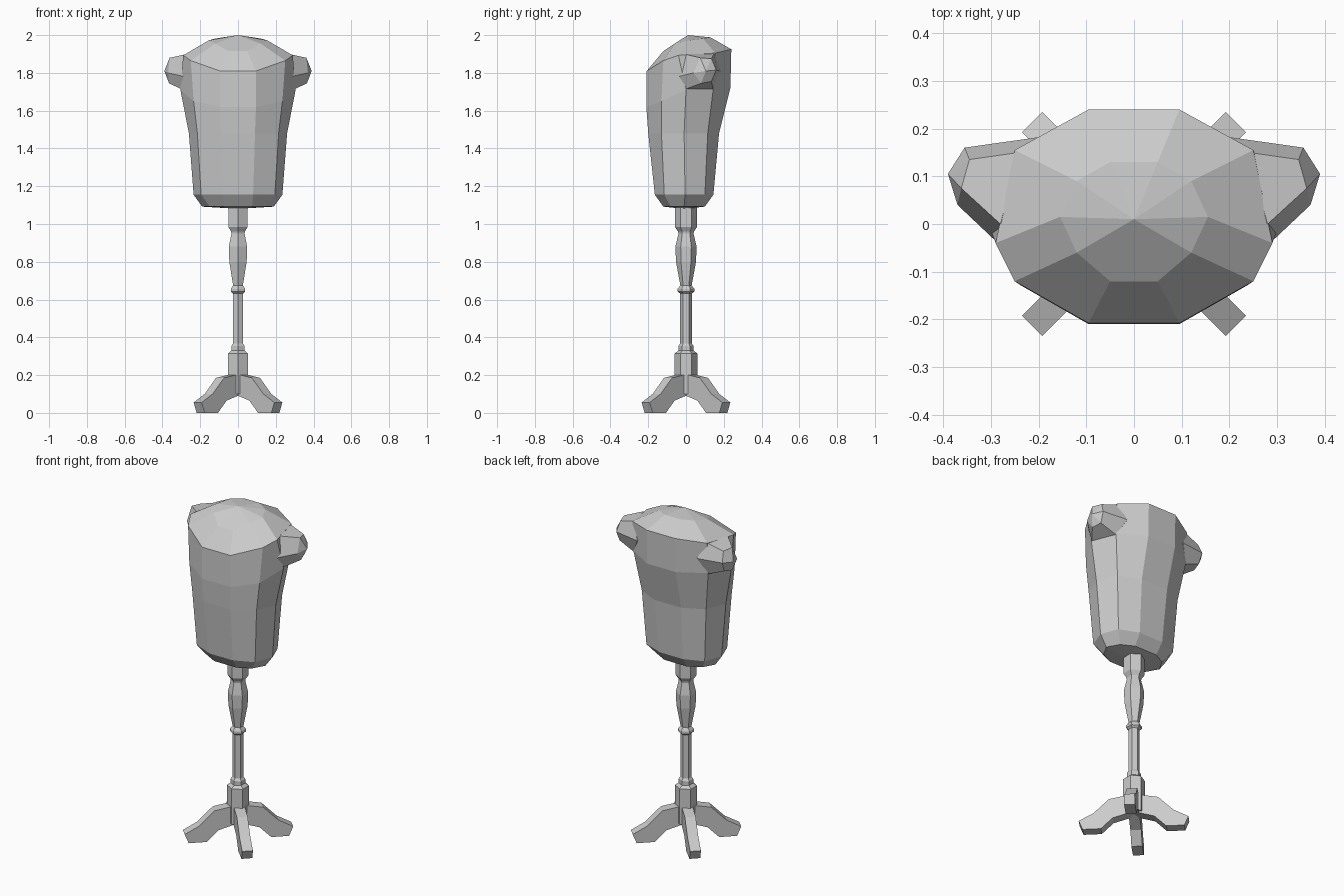
import bpy, bmesh, math
from mathutils import Vector

if "Cube" in bpy.data.objects:
    bpy.data.objects.remove(bpy.data.objects["Cube"])

grey = bpy.data.materials.new("plain grey")
grey.diffuse_color = (0.6, 0.6, 0.6, 1)
grey.use_nodes = True
grey.node_tree.nodes["Principled BSDF"].inputs["Base Color"].default_value = grey.diffuse_color


def finish(name, bm):
    bmesh.ops.recalc_face_normals(bm, faces=bm.faces[:])
    mesh = bpy.data.meshes.new(name)
    bm.to_mesh(mesh)
    bm.free()
    mesh.materials.append(grey)
    obj = bpy.data.objects.new(name, mesh)
    bpy.context.collection.objects.link(obj)
    return obj


def loft(name, rings, start=None, end=None):
    """Skin equal-sided rings; close each end with an apex point or a flat cap."""
    bm = bmesh.new()
    vs = [[bm.verts.new(p) for p in r] for r in rings]
    n = len(vs[0])
    for a, b in zip(vs, vs[1:]):
        for i in range(n):
            j = (i + 1) % n
            bm.faces.new((a[i], a[j], b[j], b[i]))
    for ring, tip in ((vs[0], start), (vs[-1], end)):
        if tip is None:
            bm.faces.new(ring)
        else:
            t = bm.verts.new(tip)
            for i in range(n):
                bm.faces.new((ring[i], ring[(i + 1) % n], t))
    return finish(name, bm)


def mirror_ring(half):
    return half + [(-x, y, z) for x, y, z in reversed(half)]


# torso: ten-sided rings, right half from front to back
def level(z, pts):
    return [(x, y, z) for x, y in pts]


torso = [
    level(1.092, [(.075, -.12), (.15, -.08), (.19, -.01), (.15, .06), (.075, .10)]),
    level(1.155, [(.08, -.165), (.195, -.115), (.235, -.005), (.195, .10), (.08, .145)]),
    level(1.48, [(.09, -.20), (.215, -.13), (.26, -.01), (.215, .115), (.09, .175)]),
    [(.095, -.21, 1.62), (.235, -.13, 1.65), (.305, 0, 1.71), (.25, .145, 1.72), (.095, .235, 1.72)],
    [(.095, -.208, 1.81), (.25, -.12, 1.865), (.29, -.04, 1.893), (.25, .155, 1.905), (.095, .24, 1.925)],
    [(.05, -.12, 1.915), (.12, -.06, 1.955), (.155, .015, 1.972), (.12, .09, 1.982), (.05, .13, 1.988)],
]
loft("torso", [mirror_ring(r) for r in torso], (0, -.01, 1.08), (0, .01, 2.0))

# short shoulder stubs
base = [(.28, 0, 1.898), (.24, .15, 1.905), (.2, .182, 1.81),
        (.25, .142, 1.715), (.302, 0, 1.715), (.28, -.045, 1.78)]
cap = [(.362, .075, 1.88), (.345, .135, 1.875), (.355, .16, 1.815),
       (.35, .135, 1.755), (.365, .08, 1.745), (.37, .04, 1.80)]
for side, label in ((1, "right"), (-1, "left")):
    flip = lambda r: [(side * x, y, z) for x, y, z in r]
    loft(label + "_shoulder", [flip(base), flip(cap)],
         (side * .12, .05, 1.81), (side * .39, .105, 1.81))

# turned six-sided pole: radius, height
profile = [(.06, .10), (.06, .315), (.04, .33), (.04, .355), (.031, .367), (.031, .632),
           (.044, .643), (.044, .657), (.03, .675), (.053, .80), (.056, .88),
           (.04, .95), (.042, .96), (.059, .985), (.059, 1.12)]
loft("pole", [[(r * math.sin(k * math.pi / 3), r * math.cos(k * math.pi / 3), z)
               for k in range(6)] for r, z in profile])

# four curved feet set on the diagonals
foot = [(0, .21), (.135, .185), (.22, .10), (.302, .055), (.28, 0),
        (.18, 0), (.115, .065), (0, .10)]
for k, label in enumerate(("back_right", "back_left", "front_left", "front_right")):
    a = math.radians(45 + 90 * k)
    out = Vector((math.cos(a), math.sin(a), 0))
    wide = Vector((-out.y, out.x, 0)) * .03
    loft(label + "_foot", [[out * r + Vector((0, 0, z)) + wide * s for r, z in foot]
                           for s in (-1, 1)])
